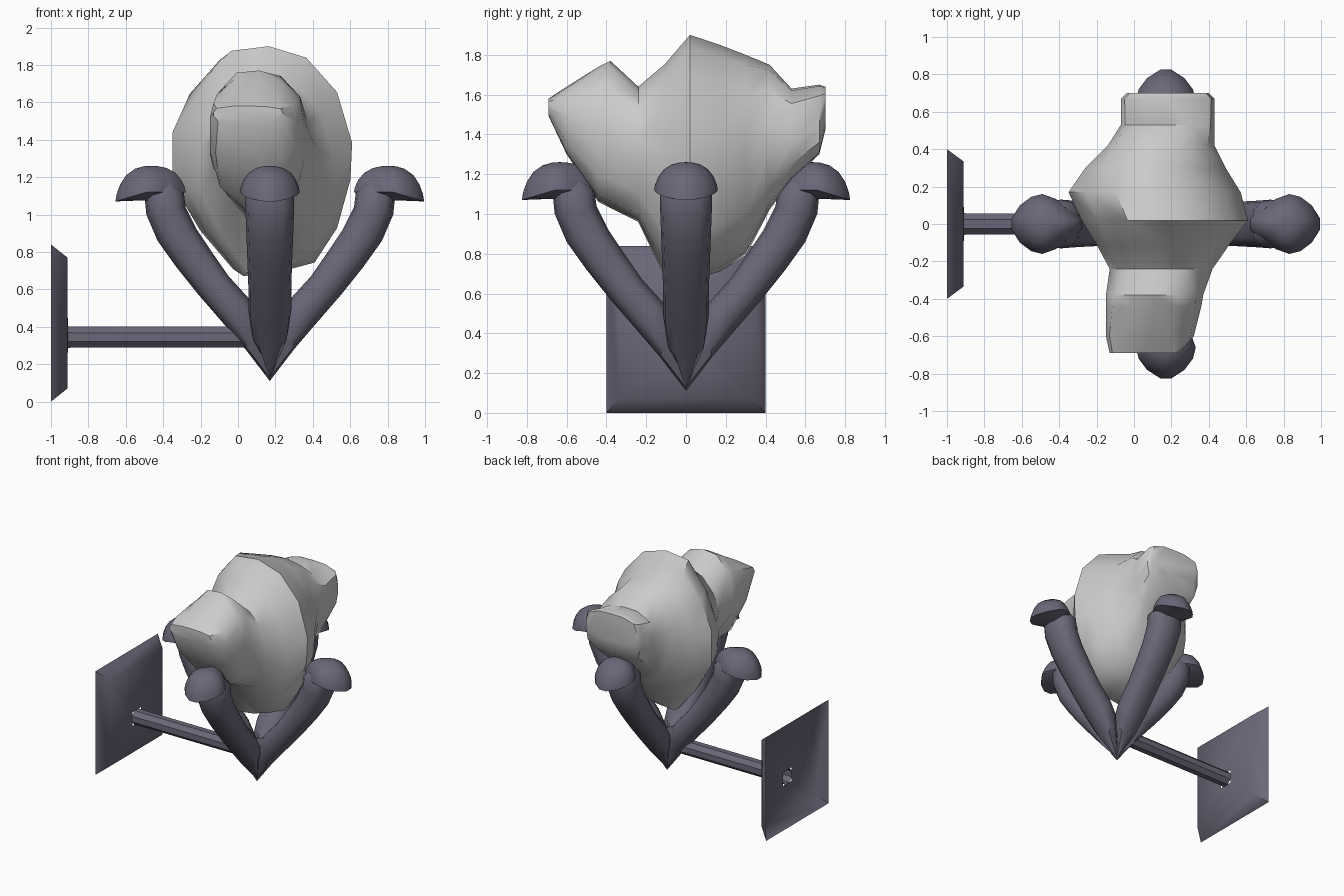
import bpy, math
from mathutils import Vector, Matrix

if "Cube" in bpy.data.objects:
    bpy.data.objects.remove(bpy.data.objects["Cube"])

CX = 0.17  # vertical axis of the claw holder

metal = bpy.data.materials.new("dark_metal")
metal.diffuse_color = (0.15, 0.135, 0.19, 1)
metal.use_nodes = True
metal.node_tree.nodes["Principled BSDF"].inputs["Base Color"].default_value = metal.diffuse_color


def loft(name, rings, cap_start=True, cap_end=True, mat=None, angle=40):
    """Skin a list of equal-sized point rings into one mesh object."""
    n = len(rings[0])
    verts = [Vector(p) for r in rings for p in r]
    faces = []
    for i in range(len(rings) - 1):
        a, b = i * n, (i + 1) * n
        for j in range(n):
            k = (j + 1) % n
            faces.append((a + j, a + k, b + k, b + j))
    if cap_start:
        faces.append(tuple(reversed(range(n))))
    if cap_end:
        faces.append(tuple(range((len(rings) - 1) * n, len(rings) * n)))
    me = bpy.data.meshes.new(name)
    me.from_pydata(verts, [], faces)
    ob = bpy.data.objects.new(name, me)
    bpy.context.collection.objects.link(ob)
    if mat:
        me.materials.append(mat)
    bpy.ops.object.select_all(action='DESELECT')
    bpy.context.view_layer.objects.active = ob
    ob.select_set(True)
    bpy.ops.object.mode_set(mode='EDIT')
    bpy.ops.mesh.select_all(action='SELECT')
    bpy.ops.mesh.normals_make_consistent(inside=False)
    bpy.ops.object.mode_set(mode='OBJECT')
    bpy.ops.object.shade_smooth_by_angle(angle=math.radians(angle))
    return ob


# Claw prongs: (outer r, z), (inner r, z), half width
prong = [((0, .11), (0, .45), .003), ((.13, .28), (.08, .50), .10),
         ((.25, .42), (.12, .56), .115), ((.38, .57), (.22, .67), .115),
         ((.50, .72), (.31, .80), .12), ((.60, .86), (.39, .92), .125),
         ((.66, 1.0), (.45, 1.04), .13), ((.67, 1.1), (.46, 1.12), .13),
         ((.66, 1.16), (.50, 1.16), .10)]


def prong_ring(o, i, w):
    o, i = Vector((o[0], 0, o[1])), Vector((i[0], 0, i[1]))
    c, h = (o + i) / 2, (o - i) / 2
    ring = []
    for k in range(12):
        a = math.tau * k / 12
        s, t = math.cos(a), math.sin(a)
        f = lambda v: math.copysign(abs(v) ** 0.8, v)
        ring.append(c + h * f(s) + Vector((0, w * f(t), 0)))
    return ring


# Mushroom-like claw tips: half outline seen from above, (r, y)
half = [(.825, .03), (.78, .10), (.72, .145), (.66, .16), (.59, .135), (.52, .085), (.45, .03)]
outline = half + [(r, -y) for r, y in reversed(half)]


def tip_ring(scale, lift):
    ring = []
    for r, y in outline:
        rim = 1.12 - .05 * max(0, (r - .66) / .165)
        z = rim + (1.26 - rim) * lift
        ring.append((.635 + (r - .635) * scale, y * scale, z))
    return ring


under = [(.65 + (r - .65) * .4, y * .4, 1.075) for r, y in outline]
tip = [under] + [tip_ring(s, l) for s, l in
                 [(1, 0), (.97, .2), (.87, .48), (.70, .74), (.45, .92), (.2, .99), (.04, 1)]]

for k, side in enumerate(("right", "back", "left", "front")):
    for ob in (loft(side + "_prong", [prong_ring(*p) for p in prong], mat=metal),
               loft(side + "_prong_tip", tip, mat=metal, angle=50)):
        ob.matrix_world = Matrix.Translation((CX, 0, 0)) @ Matrix.Rotation(k * math.pi / 2, 4, 'Z')

# Support rod, an open tube meeting the wall plate
def rod_ring(x, rad):
    return [(x, rad * math.cos(math.tau * (j + .5) / 8), .345 + rad * math.sin(math.tau * (j + .5) / 8))
            for j in range(8)]


loft("support_rod", [rod_ring(-.91, .063), rod_ring(-.88, .06), rod_ring(.06, .06)],
     cap_start=False, mat=metal)


# Wall plate: hollow, open at the back, with a hole where the rod joins
def rect(x, hy, z0, z1):
    return [(x, -hy, z0), (x, hy, z0), (x, hy, z1), (x, -hy, z1)]


loft("wall_plate", [rect(-1, .4, 0, .84), rect(-.912, .335, .07, .77), rect(-.91, .055, .29, .40)],
     cap_start=False, cap_end=False, mat=metal, angle=60)

# Rock: sections along y as (y, x min, x max, z min, z max)
sections = [(-.69, -.13, .24, 1.49, 1.58), (-.60, -.15, .32, 1.30, 1.64),
            (-.44, -.15, .36, 1.06, 1.74), (-.38, -.15, .37, 1.03, 1.77),
            (-.24, -.13, .42, .96, 1.64), (-.11, -.20, .51, .69, 1.75),
            (.02, -.28, .61, .67, 1.90), (.17, -.35, .57, .71, 1.85),
            (.30, -.26, .49, .79, 1.80), (.42, -.14, .43, 1.02, 1.75),
            (.53, -.07, .43, 1.17, 1.63), (.67, -.07, .43, 1.30, 1.65),
            (.70, -.04, .40, 1.42, 1.64)]
shape = [(-.3, 0), (.15, .02), (.55, .06), (.82, .21), (.98, .42), (1, .58), (.82, .80),
         (.45, .95), (0, 1), (-.45, .98), (-.80, .82), (-1, .64), (-1, .40), (-.68, .18)]


def rock_ring(y, x0, x1, z0, z1):
    boxy = min(1, max(0, abs(y) - .3) / .25)  # the end lumps are squarer
    ring = []
    for u, v in shape:
        w = 2 * v - 1
        m = max(abs(u), abs(w))
        u, w = (a + (a / m - a) * .6 * boxy for a in (u, w))
        ring.append(((x0 + x1) / 2 + u * (x1 - x0) / 2, y, (z0 + z1) / 2 + w * (z1 - z0) / 2))
    return ring


loft("rock", [rock_ring(*s) for s in sections], angle=45)
